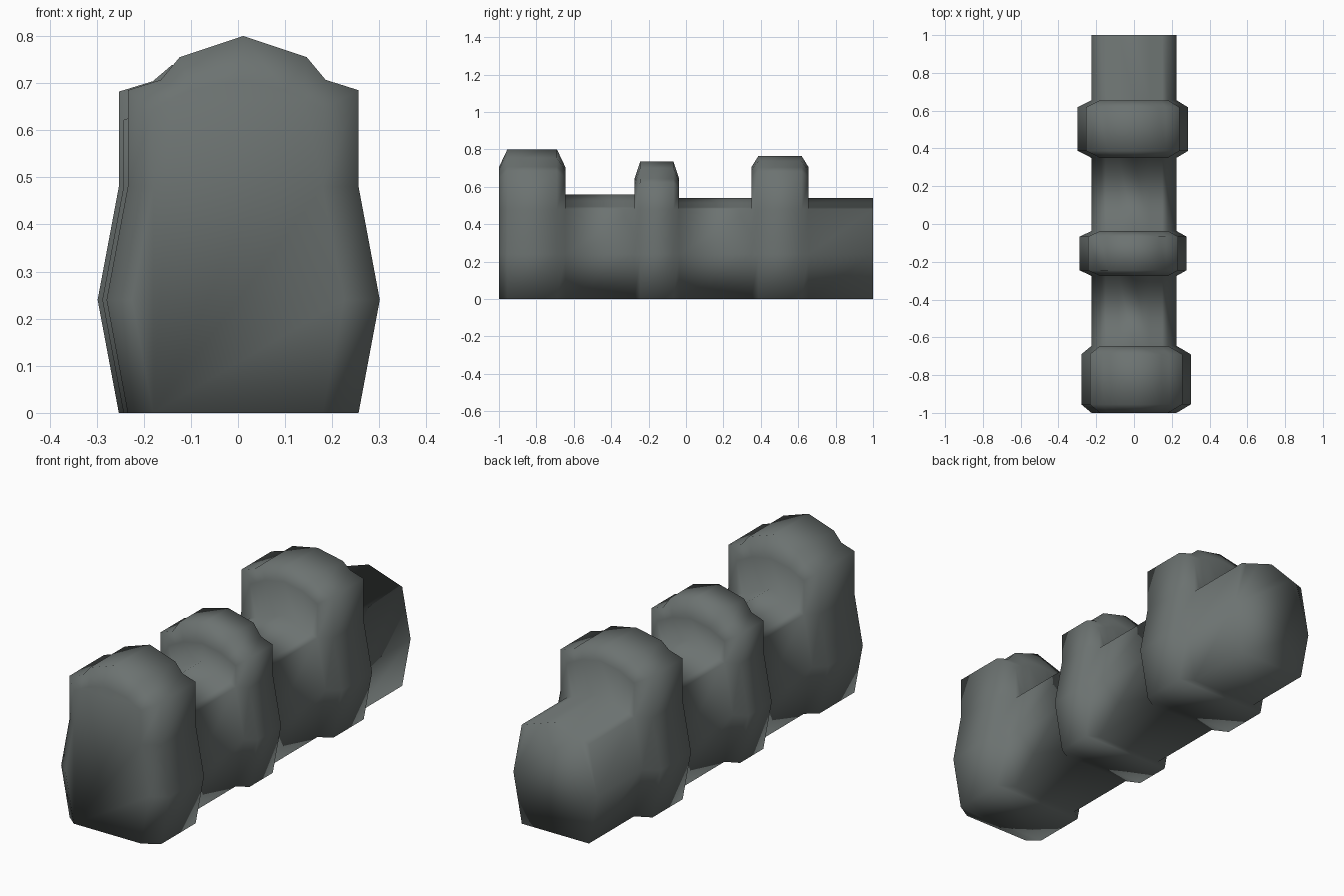
import bpy, bmesh

if "Cube" in bpy.data.objects:
    bpy.data.objects.remove(bpy.data.objects["Cube"])

stone = bpy.data.materials.new("grey_stone")
stone.diffuse_color = (0.15, 0.17, 0.165, 1)
stone.use_nodes = True
stone.node_tree.nodes["Principled BSDF"].inputs["Base Color"].default_value = stone.diffuse_color


def section(y, half, cx=0.0):
    """Closed cross-section from its right half (bottom to shoulder) plus the peak."""
    *side, peak = half
    pts = side + [peak] + [(-x, z) for x, z in reversed(side)]
    return [(x + cx, y, z) for x, z in pts]


def bar(peak):
    # narrow beam; the extra shoulder points lie on its sloping top
    low = [(0.18, 0), (0.225, 0.24), (0.18, 0.48)]
    slope = [(x, 0.48 + (peak - 0.48) * (1 - x / 0.18)) for x in (0.15, 0.12, 0.08)]
    return low + slope + [(0, peak)]


def collar_end(top):
    return [(0.18, 0), (0.225, 0.24), (0.18, 0.48), (0.18, top - 0.06),
            (0.14, top - 0.04), (0.10, top - 0.02), (0, top)]


def collar_full(w, eave, shoulder, peak):
    return [(w, 0), (w + 0.045, 0.24), (w, 0.48), (w, eave),
            (0.175, eave + 0.022), (0.135, shoulder), (0, peak)]


# collars: y start, y end, bevel, x shift, half width, eave, shoulder, peak, end height
collars = [
    (-1.0, -0.645, 0.045, 0.011, 0.245, 0.685, 0.755, 0.80, 0.705),
    (-0.275, -0.037, 0.03, -0.005, 0.238, 0.622, 0.70, 0.735, 0.645),
    (0.35, 0.655, 0.037, -0.006, 0.247, 0.682, 0.738, 0.765, 0.705),
]
bar_peaks = [0.56, 0.54, 0.54]

# one continuous loft: collar, beam, collar, beam, collar, beam
rings = []
for i, (y0, y1, b, cx, w, eave, sh, peak, top) in enumerate(collars):
    if i:
        rings.append(section(y0, bar(bar_peaks[i - 1])))
    full = collar_full(w, eave, sh, peak)
    rings += [section(y0, collar_end(top)), section(y0 + b, full, cx),
              section(y1 - b, full, cx), section(y1, collar_end(top)),
              section(y1, bar(bar_peaks[i]))]
rings.append(section(1.0, bar(bar_peaks[-1])))

bm = bmesh.new()
loops = [[bm.verts.new(p) for p in r] for r in rings]
n = len(loops[0])
for a, c in zip(loops, loops[1:]):
    for j in range(n):
        k = (j + 1) % n
        bm.faces.new((a[j], a[k], c[k], c[j]))
bm.faces.new(loops[0])
bm.faces.new(loops[-1][::-1])
bmesh.ops.remove_doubles(bm, verts=bm.verts, dist=0.0005)
bmesh.ops.dissolve_degenerate(bm, edges=bm.edges, dist=0.0005)
bmesh.ops.recalc_face_normals(bm, faces=bm.faces)
for f in bm.faces:
    f.smooth = True

mesh = bpy.data.meshes.new("ribbed_stone_beam")
bm.to_mesh(mesh)
bm.free()
mesh.materials.append(stone)
obj = bpy.data.objects.new("ribbed_stone_beam", mesh)
bpy.context.collection.objects.link(obj)
